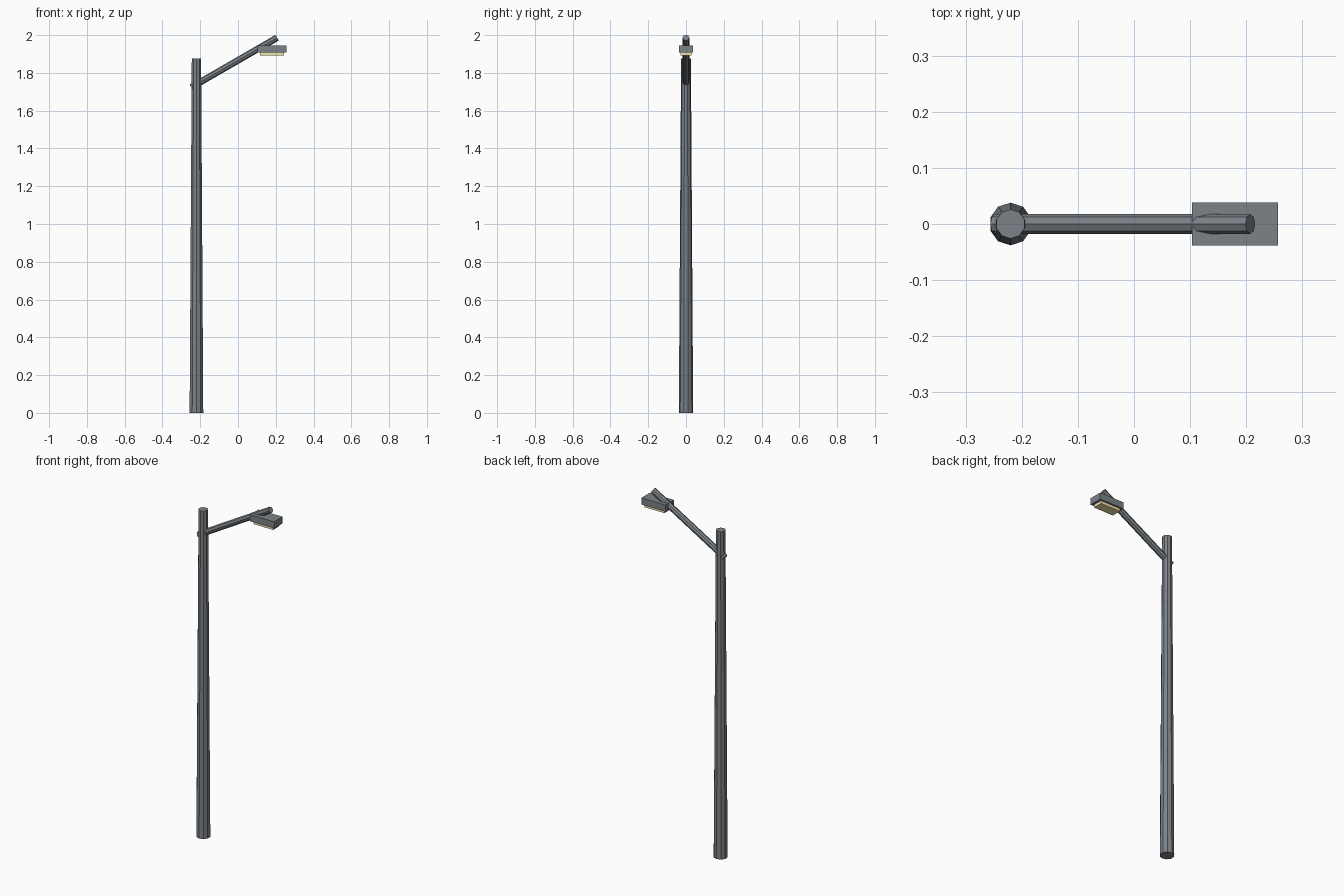
import bpy
from math import radians

if "Cube" in bpy.data.objects:
    bpy.data.objects.remove(bpy.data.objects["Cube"])


def material(name, color):
    m = bpy.data.materials.new(name)
    m.diffuse_color = color
    m.use_nodes = True
    m.node_tree.nodes["Principled BSDF"].inputs["Base Color"].default_value = m.diffuse_color
    return m


metal = material("grey_metal", (0.20, 0.225, 0.245, 1))
glow = material("warm_lamp", (0.9, 0.78, 0.42, 1))


def finish(name, mat):
    ob = bpy.context.object
    ob.name = name
    ob.data.materials.append(mat)
    return ob


def box(name, lo, hi, mat):
    bpy.ops.mesh.primitive_cube_add(size=1, location=[(a + b) / 2 for a, b in zip(lo, hi)])
    ob = finish(name, mat)
    ob.scale = [b - a for a, b in zip(lo, hi)]


# Tapered pole
bpy.ops.mesh.primitive_cone_add(vertices=10, radius1=0.038, radius2=0.026,
                                depth=1.875, location=(-0.22, 0, 0.9375))
finish("pole", metal)

# Slanted arm passing through the pole
bpy.ops.mesh.primitive_cylinder_add(vertices=8, radius=0.0175, depth=0.525,
                                    location=(-0.02, 0, 1.855),
                                    rotation=(0, radians(60), 0))
finish("arm", metal)

# Lamp housing and the light panel under it
box("lamp_head", (0.103, -0.038, 1.907), (0.257, 0.038, 1.945), metal)
box("light_panel", (0.117, -0.028, 1.891), (0.243, 0.028, 1.91), glow)
